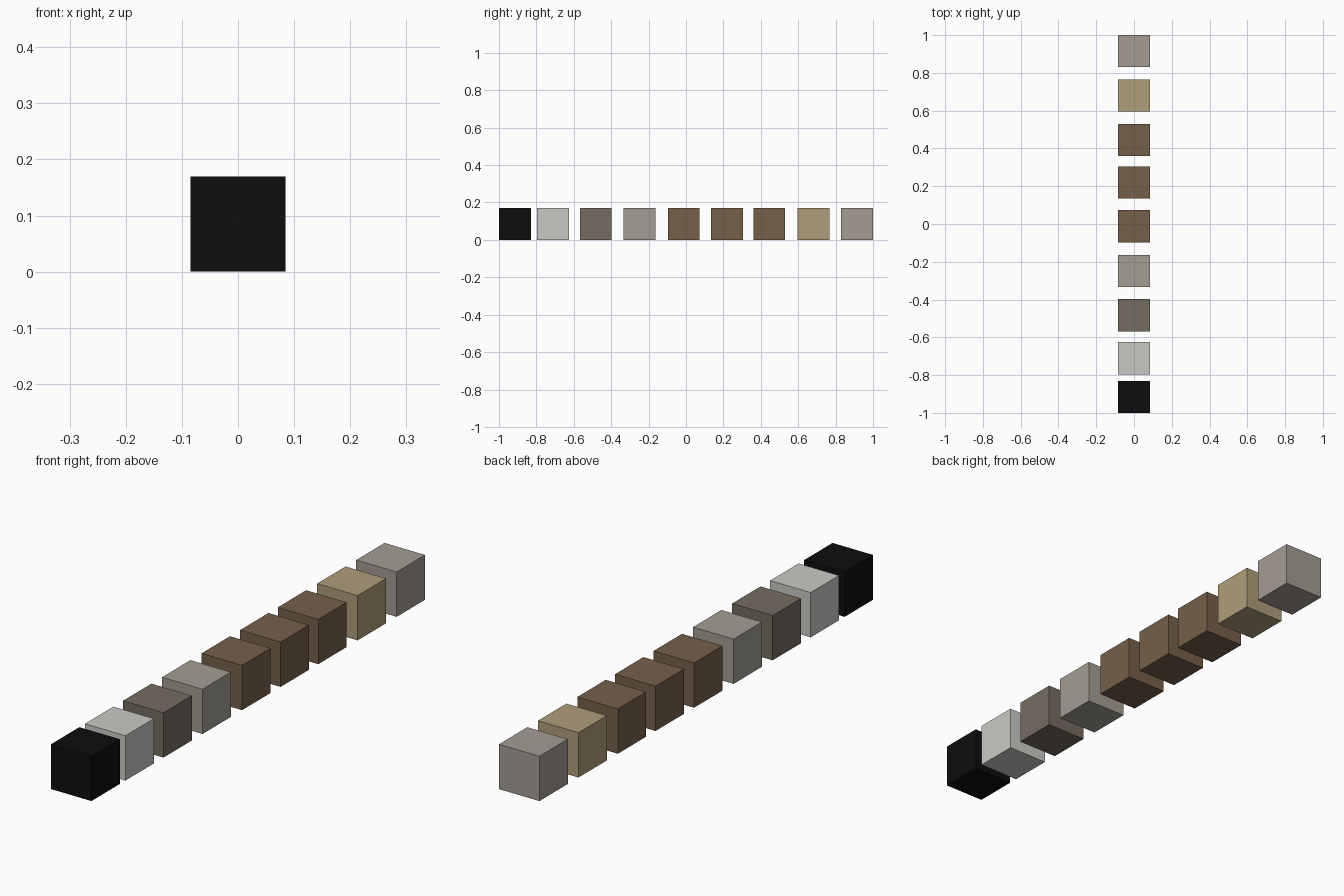
import bpy

if "Cube" in bpy.data.objects:
    bpy.data.objects.remove(bpy.data.objects["Cube"])

SIZE = 0.17


def linear(c):
    c /= 255
    return c / 12.92 if c <= 0.04045 else ((c + 0.055) / 1.055) ** 2.4


def material(name, rgb):
    m = bpy.data.materials.new(name)
    m.diffuse_color = (*[linear(c) for c in rgb], 1)
    m.use_nodes = True
    m.node_tree.nodes["Principled BSDF"].inputs["Base Color"].default_value = m.diffuse_color
    return m


mats = {name: material(name, rgb) for name, rgb in {
    "black": (13, 13, 13),
    "pale grey": (201, 202, 197),
    "dark stone": (116, 108, 96),
    "stone grey": (164, 158, 147),
    "brown": (118, 96, 74),
    "tan": (175, 157, 122),
    "warm grey": (164, 156, 148),
}.items()}

# Row of cubes from front to back: centre along y, colour
row = [
    (-0.915, "black"),
    (-0.711, "pale grey"),
    (-0.483, "dark stone"),
    (-0.249, "stone grey"),
    (-0.012, "brown"),
    (0.219, "brown"),
    (0.445, "brown"),
    (0.681, "tan"),
    (0.915, "warm grey"),
]

for i, (y, colour) in enumerate(row, 1):
    bpy.ops.mesh.primitive_cube_add(size=SIZE, location=(0, y, SIZE / 2))
    cube = bpy.context.object
    cube.name = f"{colour.replace(' ', '_')}_cube_{i}"
    cube.data.materials.append(mats[colour])
